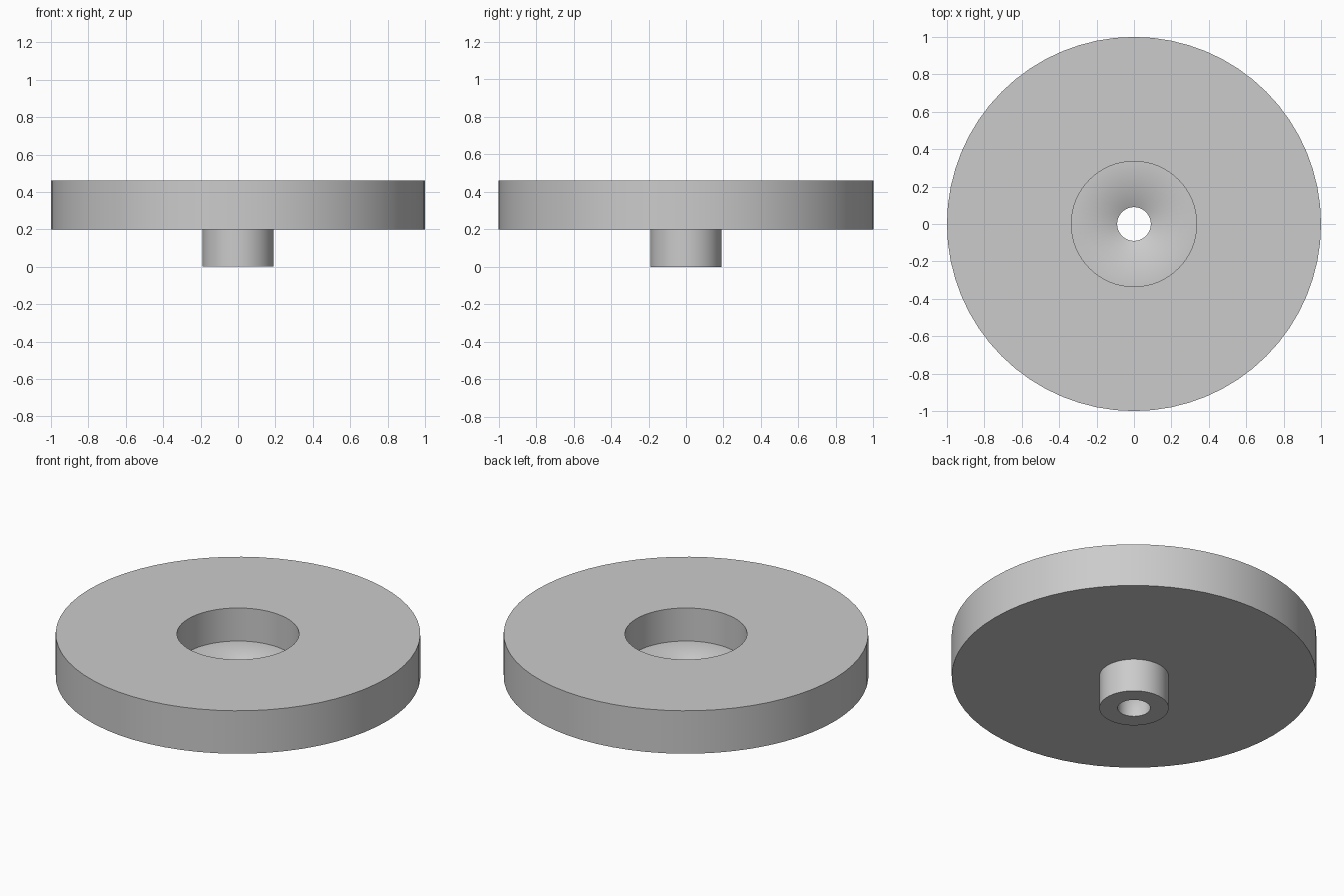
import bpy, bmesh, math

cube = bpy.data.objects.get("Cube")
if cube:
    bpy.data.objects.remove(cube, do_unlink=True)

SEGMENTS = 64
HOLE, STEM, RECESS, RIM = 0.09, 0.19, 0.335, 1.0
STEM_TOP, FLOOR, TOP = 0.2, 0.26, 0.46

# Plain grey material
grey = bpy.data.materials.new("plain_grey")
grey.use_nodes = True
colour = (0.6, 0.6, 0.6, 1)
grey.diffuse_color = colour
grey.node_tree.nodes["Principled BSDF"].inputs["Base Color"].default_value = colour

# Closed cross-section: radius and height, from the stem foot outwards
profile = [(HOLE, 0), (STEM, 0), (STEM, STEM_TOP), (RIM, STEM_TOP),
           (RIM, TOP), (RECESS, TOP), (RECESS, FLOOR), (HOLE, FLOOR)]

# Turn the cross-section into rings and bridge them
bm = bmesh.new()
rings = []
for radius, height in profile:
    ring = []
    for i in range(SEGMENTS):
        a = math.tau * i / SEGMENTS
        ring.append(bm.verts.new((radius * math.cos(a), radius * math.sin(a), height)))
    rings.append(ring)
for k, ring in enumerate(rings):
    following = rings[(k + 1) % len(rings)]
    for i in range(SEGMENTS):
        j = (i + 1) % SEGMENTS
        bm.faces.new((ring[i], ring[j], following[j], following[i]))
bmesh.ops.recalc_face_normals(bm, faces=bm.faces)

# Smooth walls, crisp rims, soft shading where the floor enters the bore
for face in bm.faces:
    face.smooth = True
bore_rim = set(rings[-1])
for edge in bm.edges:
    on_bore_rim = all(v in bore_rim for v in edge.verts)
    edge.smooth = on_bore_rim or edge.calc_face_angle(0) < math.radians(40)

mesh = bpy.data.meshes.new("flanged_disc")
bm.to_mesh(mesh)
bm.free()
mesh.materials.append(grey)
disc = bpy.data.objects.new("flanged_disc", mesh)
bpy.context.collection.objects.link(disc)

# Let the wide floor dominate the shading at the bore rim
weighted = disc.modifiers.new("weighted_normals", "WEIGHTED_NORMAL")
weighted.keep_sharp = True
